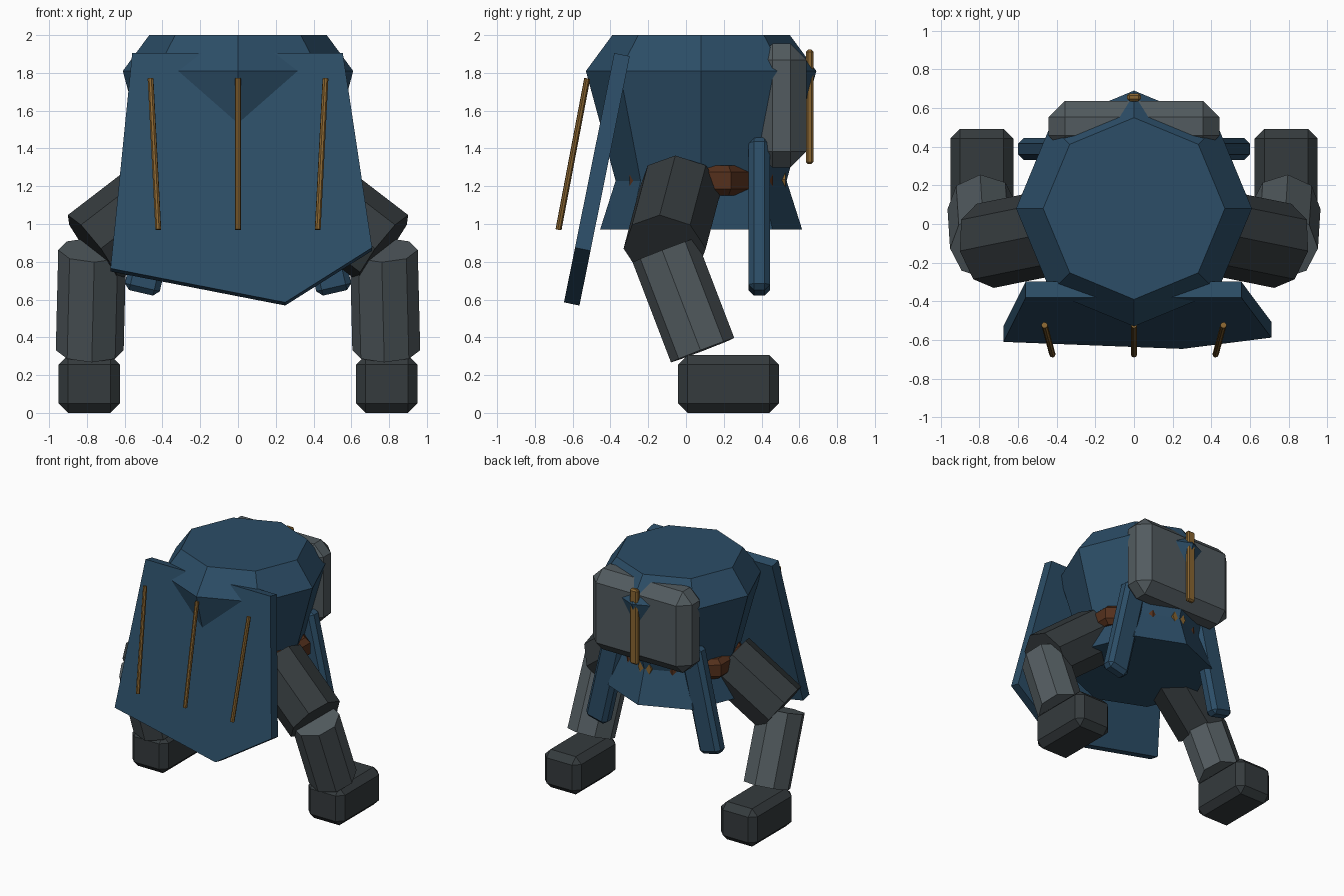
import bpy, bmesh
from math import sin, cos, pi, radians
from mathutils import Vector, Matrix

if "Cube" in bpy.data.objects:
    bpy.data.objects.remove(bpy.data.objects["Cube"])


def material(name, rgb):
    m = bpy.data.materials.new(name)
    m.diffuse_color = (*rgb, 1)
    m.use_nodes = True
    m.node_tree.nodes["Principled BSDF"].inputs["Base Color"].default_value = m.diffuse_color
    return m


BLUE = material("blue", (0.025, 0.075, 0.135))
DARK = material("dark_grey", (0.035, 0.043, 0.047))
GREY = material("grey", (0.085, 0.105, 0.115))
GOLD = material("gold", (0.25, 0.13, 0.03))
BROWN = material("brown", (0.09, 0.03, 0.012))


def finish(name, bm, mat, bevel=0.0):
    if bevel:
        bmesh.ops.bevel(bm, geom=bm.edges[:], offset=bevel, segments=1,
                        affect='EDGES', profile=0.5)
    bmesh.ops.recalc_face_normals(bm, faces=bm.faces[:])
    me = bpy.data.meshes.new(name)
    bm.to_mesh(me)
    bm.free()
    me.materials.append(mat)
    ob = bpy.data.objects.new(name, me)
    bpy.context.collection.objects.link(ob)
    return ob


def lathe(name, rings, mat, center=(0, 0), scale=(1, 1), turn=0.0, n=8):
    """Stack of n-sided rings (radius, z), closed at both ends."""
    bm = bmesh.new()
    loops = []
    for r, z in rings:
        loops.append([bm.verts.new((center[0] + scale[0] * r * cos(turn + 2 * pi * i / n),
                                    center[1] + scale[1] * r * sin(turn + 2 * pi * i / n), z))
                      for i in range(n)])
    for a, b in zip(loops, loops[1:]):
        for i in range(n):
            j = (i + 1) % n
            bm.faces.new((a[i], a[j], b[j], b[i]))
    bm.faces.new(loops[0])
    bm.faces.new(loops[-1])
    return finish(name, bm, mat)


def rod(name, p, q, r, mat, n=8, turn=0.0):
    """Prism running from p to q."""
    p, q = Vector(p), Vector(q)
    d = q - p
    bm = bmesh.new()
    m = (Matrix.Translation((p + q) / 2) @ d.to_track_quat('Z', 'Y').to_matrix().to_4x4()
         @ Matrix.Rotation(turn, 4, 'Z'))
    bmesh.ops.create_cone(bm, cap_ends=True, segments=n, radius1=r, radius2=r,
                          depth=d.length, matrix=m)
    return finish(name, bm, mat)


def box(name, center, size, mat, bevel, tilt=0.0):
    """Chamfered box, tilted about the y axis."""
    bm = bmesh.new()
    bmesh.ops.create_cube(bm, size=1, matrix=Matrix.Diagonal((*size, 1)))
    bmesh.ops.bevel(bm, geom=bm.edges[:], offset=bevel, segments=1,
                    affect='EDGES', profile=0.5)
    bm.transform(Matrix.Translation(center) @ Matrix.Rotation(tilt, 4, 'Y'))
    return finish(name, bm, mat)


# Torso and flared skirt
lathe("torso", [(0.445, 1.2), (0.61, 1.81), (0.47, 2.0)], BLUE, (0, 0.08))
lathe("skirt", [(0.535, 0.97), (0.43, 1.3)], BLUE, (0, 0.08))

# Belt and its buckle at the back
k = 1 / cos(pi / 8)
lathe("belt", [(0.92 * k, 1.15), (k, 1.185), (k, 1.275), (0.92 * k, 1.31)], BROWN,
      (0, 0.08), (0.48, 0.38), pi / 8)
rod("buckle", (0, 0.46, 1.235), (0, 0.528, 1.235), 0.06, GOLD)

# Slanted front panel with an uneven hem
outline = [(-0.56, 1.905), (0.555, 1.905), (0.71, 0.875), (0.25, 0.585), (-0.675, 0.765)]
bm = bmesh.new()
front = [bm.verts.new((x, -0.38 - 0.2015 * (1.905 - z), z)) for x, z in outline]
back = [bm.verts.new(v.co + Vector((0, 0.082, -0.0165))) for v in front]
bm.faces.new(front)
bm.faces.new(back)
for i in range(5):
    j = (i + 1) % 5
    bm.faces.new((front[i], front[j], back[j], back[i]))
finish("front_panel", bm, BLUE)

# Gold trim rods on the panel
for i, (xt, xb) in enumerate([(-0.463, -0.422), (0, 0), (0.463, 0.422)]):
    rod(f"trim_rod_{i + 1}", (xt, -0.523, 1.77), (xb, -0.675, 0.97), 0.016, GOLD)

# Backpack with gold spine
box("backpack", (0, 0.505, 1.627), (0.885, 0.265, 0.655), GREY, 0.085)
box("backpack_spine", (0, 0.655, 1.62), (0.07, 0.042, 0.605), GOLD, 0.012)

for side, s in (("left", -1), ("right", 1)):
    # Hanging side strips
    box(f"{side}_strip", (s * 0.42, 0.388, 1.04), (0.19, 0.115, 0.83), BLUE, 0.03,
        tilt=-s * radians(13))
    # Legs
    rod(f"{side}_thigh", (s * 0.36, -0.03, 1.185), (s * 0.77, -0.113, 0.87), 0.222, DARK)
    rod(f"{side}_shin", (s * 0.772, -0.115, 0.862), (s * 0.785, 0.088, 0.332), 0.18, GREY)
    box(f"{side}_foot", (s * 0.787, 0.225, 0.153), (0.325, 0.535, 0.305), DARK, 0.05)
